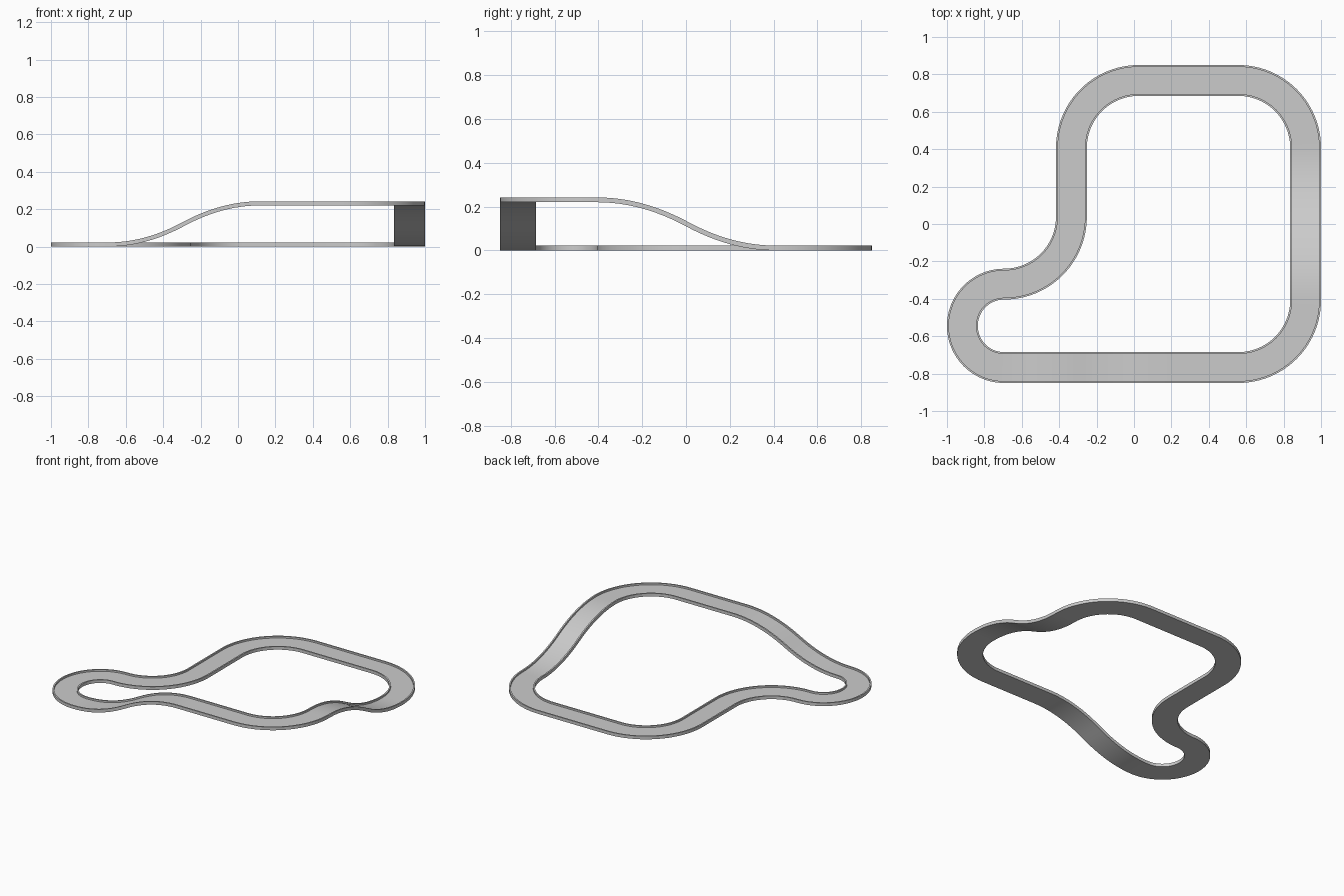
import bpy, bmesh
from math import sin, cos, radians, pi
from mathutils import Vector

if "Cube" in bpy.data.objects:
    bpy.data.objects.remove(bpy.data.objects["Cube"])

WIDTH, HEIGHT = 0.165, 0.022      # overall track section
WALL, FLOOR = 0.01, 0.010         # kerb width, road bed thickness
RISE = 0.22                       # height of the raised part
R, R_LOBE = 0.36, 0.223           # centre-line radii
STEP = 24                         # divisions per piece

X1, Y1 = 1 - WIDTH / 2, 0.85 - WIDTH / 2
LX = -1 + WIDTH / 2 + R_LOBE      # lobe centre x
SX = LX + R                       # left straight x
SY = -Y1 + 2 * R_LOBE + R         # left straight lower end y

points = []


def straight(a, b, z0=0.0, z1=0.0):
    # parabolic ease in and out between two heights
    n = STEP if z0 != z1 else 4
    for i in range(n):
        t = i / n
        e = 2 * t * t if t < 0.5 else 1 - 2 * (1 - t) ** 2
        p = Vector(a).lerp(Vector(b), t)
        points.append(Vector((p.x, p.y, z0 + (z1 - z0) * e)))


def arc(cx, cy, r, a0, a1, z=0.0):
    n = int(STEP * abs(a1 - a0) / 90)
    for i in range(n):
        a = radians(a0 + (a1 - a0) * i / n)
        points.append(Vector((cx + r * cos(a), cy + r * sin(a), z)))


# Closed centre line, counter-clockwise from the lobe
straight((LX, -Y1), (0.12, -Y1), 0, RISE)               # ramp up
straight((0.12, -Y1), (X1 - R, -Y1), RISE, RISE)
arc(X1 - R, -Y1 + R, R, -90, 0, RISE)
straight((X1, -Y1 + R), (X1, Y1 - R), RISE, 0)          # ramp down
arc(X1 - R, Y1 - R, R, 0, 90)
straight((X1 - R, Y1), (SX + R, Y1))
arc(SX + R, Y1 - R, R, 90, 180)
straight((SX, Y1 - R), (SX, SY))
arc(LX, SY, R, 0, -90)
arc(LX, -Y1 + R_LOBE, R_LOBE, 90, 270)

# Channel section: flat bed between two raised kerbs
h, k = WIDTH / 2, WIDTH / 2 - WALL
section = [(-h, 0), (h, 0), (h, HEIGHT), (k, HEIGHT),
           (k, FLOOR), (-k, FLOOR), (-k, HEIGHT), (-h, HEIGHT)]

# Sweep the section around the loop
bm = bmesh.new()
rings = []
n = len(points)
for i, p in enumerate(points):
    d = ((points[(i + 1) % n] - p).normalized() + (p - points[i - 1]).normalized()).normalized()
    side = d.cross(Vector((0, 0, 1))).normalized()
    up = side.cross(d)
    rings.append([bm.verts.new(p + side * s + up * t) for s, t in section])
m = len(section)
for i in range(n):
    a, b = rings[i], rings[(i + 1) % n]
    for j in range(m):
        bm.faces.new((a[j], a[(j + 1) % m], b[(j + 1) % m], b[j]))
bmesh.ops.recalc_face_normals(bm, faces=bm.faces)

mesh = bpy.data.meshes.new("race_track")
bm.to_mesh(mesh)
bm.free()
track = bpy.data.objects.new("race_track", mesh)
bpy.context.collection.objects.link(track)
bpy.context.view_layer.objects.active = track
track.select_set(True)
bpy.ops.object.shade_smooth_by_angle(angle=radians(30))
